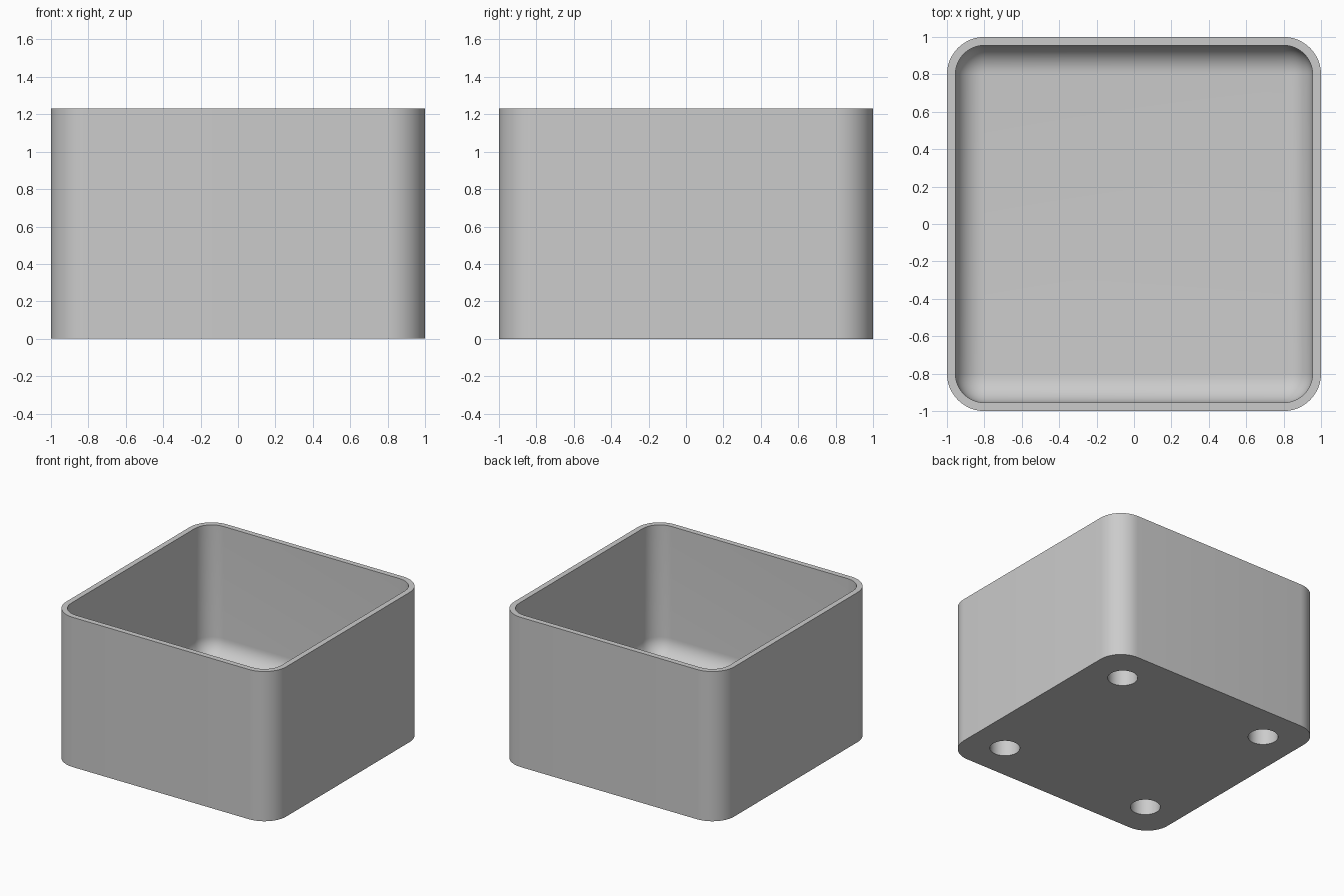
import bpy
import bmesh
from math import cos, sin, pi, radians

cube = bpy.data.objects.get("Cube")
if cube:
    bpy.data.objects.remove(cube, do_unlink=True)

HEIGHT, FLOOR = 1.23, 0.16
WALL, CORNER, FILLET = 0.045, 0.2, 0.15
HOLE_POS, HOLE_R, HOLE_DEPTH = 0.69, 0.113, 0.135
STEPS = 12

grey = bpy.data.materials.new("light grey")
grey.use_nodes = True
colour = (0.6, 0.6, 0.6, 1)
grey.diffuse_color = colour
grey.node_tree.nodes["Principled BSDF"].inputs["Base Color"].default_value = colour


def ring(bm, inset, z):
    """Rounded square, inset from the outer wall, at height z."""
    r = CORNER - inset
    verts = []
    for q, (sx, sy) in enumerate([(1, 1), (-1, 1), (-1, -1), (1, -1)]):
        for i in range(STEPS + 1):
            a = (q + i / STEPS) * pi / 2
            verts.append(bm.verts.new((sx * (1 - CORNER) + r * cos(a),
                                       sy * (1 - CORNER) + r * sin(a), z)))
    return verts


# Box: outer wall, rim, inner wall, rounded inner bottom edge
profile = [(0, 0), (0, HEIGHT), (WALL, HEIGHT)]
for i in range(STEPS + 1):
    a = i / STEPS * pi / 2
    profile.append((WALL + FILLET * (1 - cos(a)), FLOOR + FILLET * (1 - sin(a))))

bm = bmesh.new()
rings = [ring(bm, inset, z) for inset, z in profile]
for low, high in zip(rings, rings[1:]):
    for i in range(len(low)):
        j = (i + 1) % len(low)
        bm.faces.new((low[i], low[j], high[j], high[i]))
bm.faces.new(rings[0][::-1])
bm.faces.new(rings[-1])
bmesh.ops.recalc_face_normals(bm, faces=bm.faces)
mesh = bpy.data.meshes.new("open_box")
bm.to_mesh(mesh)
bm.free()
mesh.materials.append(grey)
box = bpy.data.objects.new("open_box", mesh)
bpy.context.collection.objects.link(box)
bpy.ops.object.select_all(action="DESELECT")
bpy.context.view_layer.objects.active = box
box.select_set(True)

# Four blind round holes in the underside
for sx in (-1, 1):
    for sy in (-1, 1):
        bpy.ops.mesh.primitive_cylinder_add(
            vertices=48, radius=HOLE_R, depth=2 * HOLE_DEPTH,
            location=(sx * HOLE_POS, sy * HOLE_POS, 0))
        cutter = bpy.context.object
        cutter.name = "hole_cutter"
        cutter.hide_render = True
        cutter.data.materials.append(grey)
        bpy.context.view_layer.objects.active = box
        cut = box.modifiers.new("hole", "BOOLEAN")
        cut.operation = "DIFFERENCE"
        cut.solver = "EXACT"
        cut.object = cutter
        bpy.ops.object.modifier_apply(modifier=cut.name)
        bpy.data.objects.remove(cutter, do_unlink=True)

bpy.ops.object.select_all(action="DESELECT")
box.select_set(True)
bpy.context.view_layer.objects.active = box
bpy.ops.object.shade_smooth_by_angle(angle=radians(30))
